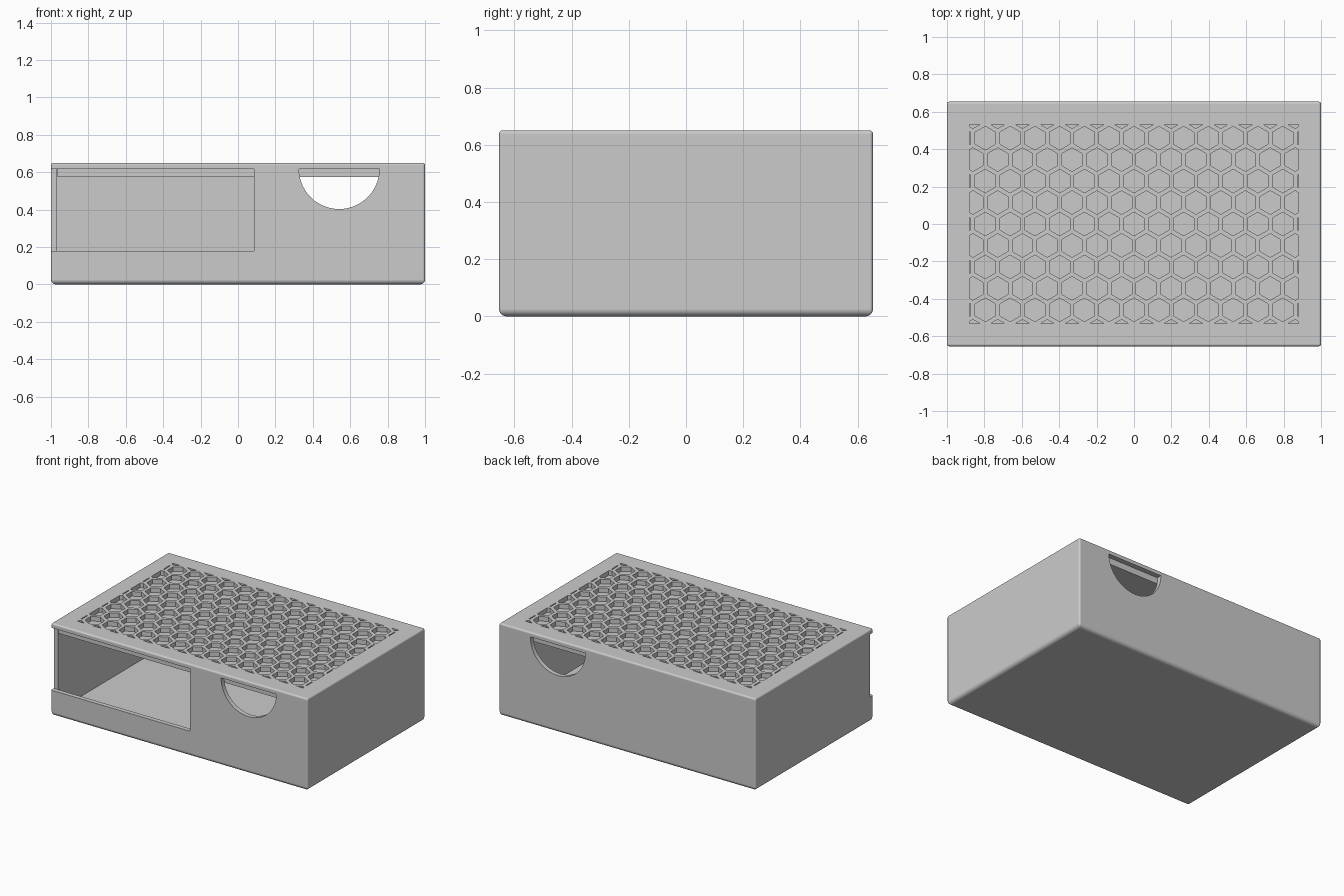
import bpy, bmesh, math
from mathutils import Vector

if "Cube" in bpy.data.objects:
    bpy.data.objects.remove(bpy.data.objects["Cube"], do_unlink=True)

W, D, H, WALL = 1.0, 0.654, 0.65, 0.032   # half width, half depth, height, wall
SEAM = H - WALL                           # underside of the lid rim
CORNER = 0.012                            # radius of the upright edges

grey = bpy.data.materials.new("plain grey")
grey.use_nodes = True
grey.diffuse_color = (0.6, 0.6, 0.6, 1)
grey.node_tree.nodes["Principled BSDF"].inputs["Base Color"].default_value = grey.diffuse_color


def finish(name, bm):
    bmesh.ops.recalc_face_normals(bm, faces=bm.faces)
    mesh = bpy.data.meshes.new(name)
    bm.to_mesh(mesh)
    bm.free()
    mesh.materials.append(grey)
    obj = bpy.data.objects.new(name, mesh)
    bpy.context.collection.objects.link(obj)
    return obj


def box(name, low, high):
    low, high = Vector(low), Vector(high)
    bm = bmesh.new()
    bmesh.ops.create_cube(bm, size=1)
    for v in bm.verts:
        v.co = (low + high) / 2 + v.co * (high - low)
    return finish(name, bm)


def stack(bm, loops):
    """Closed solid through a list of point loops, bottom to top."""
    rings = [[bm.verts.new(p) for p in loop] for loop in loops]
    n = len(rings[0])
    bm.faces.new(rings[0][::-1])
    bm.faces.new(rings[-1])
    for a, b in zip(rings, rings[1:]):
        for i in range(n):
            j = (i + 1) % n
            bm.faces.new((a[i], a[j], b[j], b[i]))


def rounded_loop(inset, z, steps=4):
    r = max(CORNER - inset, 0.002)
    points = []
    for k, (sx, sy) in enumerate(((1, 1), (-1, 1), (-1, -1), (1, -1))):
        for i in range(steps + 1):
            a = math.pi / 2 * (k + i / steps)
            points.append((sx * (W - inset - r) + r * math.cos(a),
                           sy * (D - inset - r) + r * math.sin(a), z))
    return points


def slab(name, profile):
    """Rounded rectangle stacked through (inset, height) pairs."""
    bm = bmesh.new()
    stack(bm, [rounded_loop(inset, z) for inset, z in profile])
    return finish(name, bm)


def cut(obj, cutter):
    mod = obj.modifiers.new("cut", 'BOOLEAN')
    mod.operation, mod.solver, mod.object = 'DIFFERENCE', 'EXACT', cutter
    bpy.context.view_layer.objects.active = obj
    bpy.ops.object.modifier_apply(modifier=mod.name)
    bpy.data.objects.remove(cutter, do_unlink=True)


quarter = [math.pi / 2 * i / 6 for i in range(7)]

# Tray with rounded bottom, hollow inside
FOOT = 0.027
body = slab("body", [(FOOT * (1 - math.sin(a)), FOOT * (1 - math.cos(a)))
                     for a in quarter] + [(0, SEAM)])
cut(body, box("cavity", (-W + WALL, -D + WALL, WALL), (W - WALL, D - WALL, 1)))

# Front window, running out through the corner of the front wall
cut(body, box("window", (-W - 0.1, -D - 0.1, 0.178), (0.085, -D + WALL, 1)))

# Finger notches through front and back walls
bpy.ops.mesh.primitive_cylinder_add(vertices=96, radius=0.215, depth=2,
                                    location=(0.541, 0, SEAM),
                                    rotation=(math.pi / 2, 0, 0))
cut(body, bpy.context.object)

# Lid plate with softened top edge
BROW = 0.012
lid = slab("lid", [(0, SEAM)] + [(BROW * (1 - math.cos(a)), H - BROW * (1 - math.sin(a)))
                                 for a in quarter])


def trim(points, axis, side, limit):
    """Clip a flat polygon against one side of the patterned area."""
    kept = []
    for p, q in zip(points, points[1:] + points[:1]):
        dp, dq = limit - side * p[axis], limit - side * q[axis]
        if dp > 0:
            kept.append(p)
        if dp * dq < 0:
            kept.append(p.lerp(q, dp / (dp - dq)))
    return kept


# Honeycomb pockets, trimmed to a rectangle
def honeycomb(pitch=0.1325, flat=0.109, half=(0.88, 0.533)):
    bm = bmesh.new()
    radius = flat / math.sqrt(3)
    for row in range(-5, 6):
        for col in range(-8, 9):
            centre = Vector(((col + 0.5 * (row % 2)) * pitch,
                             row * pitch * math.sqrt(3) / 2))
            cell = [centre + radius * Vector((math.cos(a), math.sin(a)))
                    for a in (math.radians(30 + 60 * i) for i in range(6))]
            for axis in (0, 1):
                for side in (-1, 1):
                    cell = trim(cell, axis, side, half[axis])
            if len(cell) > 2:
                stack(bm, [[(p.x, p.y, z) for p in cell] for z in (SEAM - 0.02, H + 0.02)])
    return finish("honeycomb", bm)


cut(lid, honeycomb())

# Solid plug under the lid that drops inside the walls and floors the pockets
gap = WALL + 0.003
plug = box("lid_plug", (-W + gap, -D + gap, 0.573), (W - gap, D - gap, SEAM))

# Smooth rounded edges, flat sides, crisp corners
for obj in (body, lid, plug):
    bpy.ops.object.select_all(action='DESELECT')
    obj.select_set(True)
    bpy.context.view_layer.objects.active = obj
    bpy.ops.object.shade_smooth_by_angle(angle=math.radians(30))
    obj.modifiers.new("flat sides", 'WEIGHTED_NORMAL').keep_sharp = True
